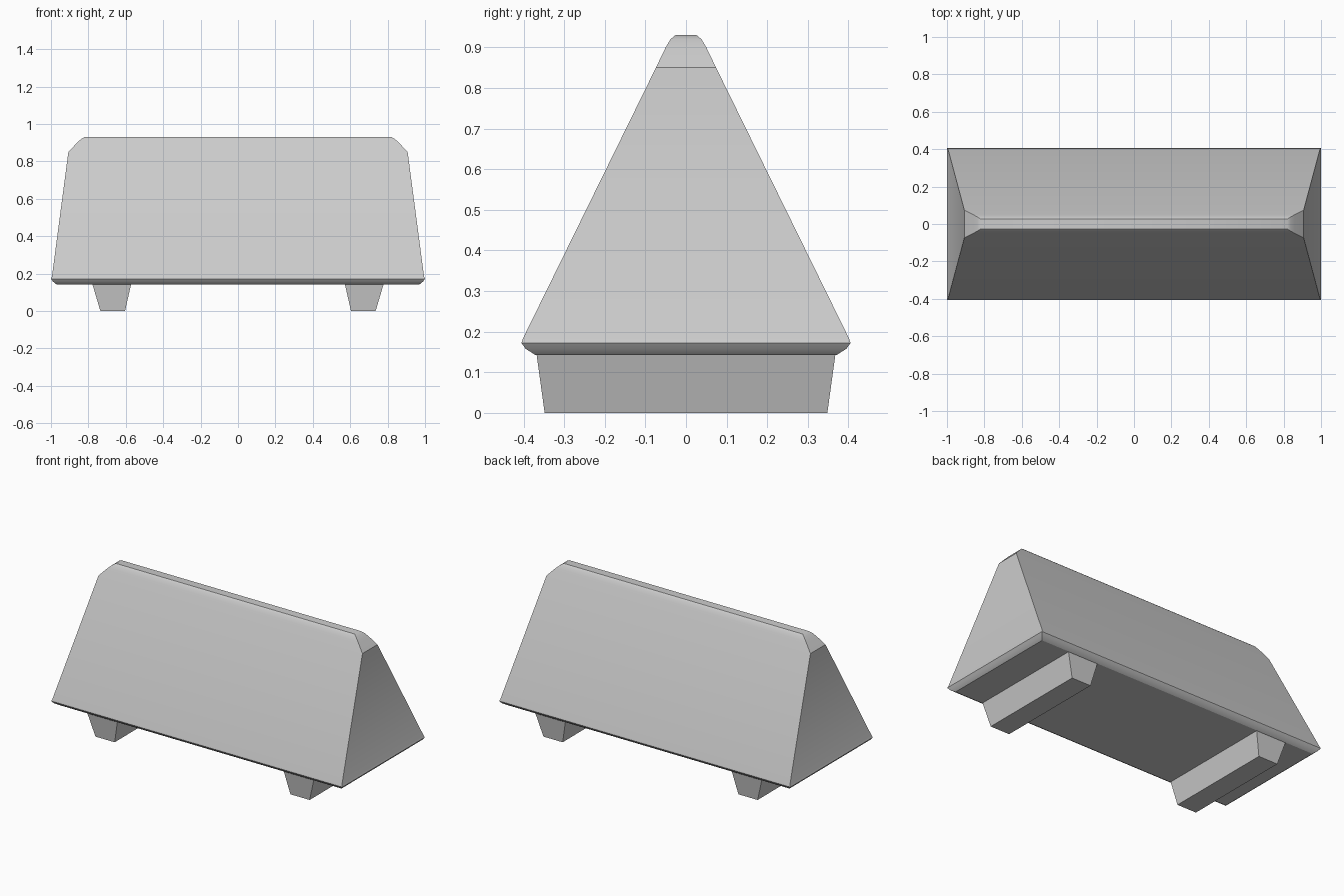
import bpy, bmesh, math

if "Cube" in bpy.data.objects:
    bpy.data.objects.remove(bpy.data.objects["Cube"])


def loft(name, sections):
    """Stack of rectangles (x centre, half x, half y, z) skinned into a closed solid."""
    bm = bmesh.new()
    rings = [[bm.verts.new((cx + sx * hx, sy * hy, z))
              for sx, sy in ((-1, -1), (1, -1), (1, 1), (-1, 1))]
             for cx, hx, hy, z in sections]
    for low, high in zip(rings, rings[1:]):
        for i in range(4):
            j = (i + 1) % 4
            bm.faces.new((low[i], low[j], high[j], high[i]))
    bm.faces.new(rings[0][::-1])
    bm.faces.new(rings[-1])
    bmesh.ops.recalc_face_normals(bm, faces=bm.faces)
    mesh = bpy.data.meshes.new(name)
    bm.to_mesh(mesh)
    bm.free()
    obj = bpy.data.objects.new(name, mesh)
    bpy.context.collection.objects.link(obj)
    bpy.ops.object.select_all(action='DESELECT')
    obj.select_set(True)
    bpy.context.view_layer.objects.active = obj
    bpy.ops.object.shade_smooth_by_angle(angle=math.radians(32))
    return obj


# Wedge body: bevelled underside, sloping walls, rounded ridge with clipped ends
loft("wedge_body", [
    (0, 0.97, 0.37, 0.142),
    (0, 0.99, 0.395, 0.158),
    (0, 1.00, 0.405, 0.172),
    (0, 0.995, 0.402, 0.182),
    (0, 0.907, 0.074, 0.85),
    (0, 0.86, 0.05, 0.90),
    (0, 0.838, 0.038, 0.92),
    (0, 0.82, 0.026, 0.93),
])

# Tapered feet running front to back
for side, label in ((-1, "left"), (1, "right")):
    loft(label + "_foot", [
        (side * 0.67, 0.066, 0.348, 0.0),
        (side * 0.675, 0.104, 0.368, 0.145),
    ])
